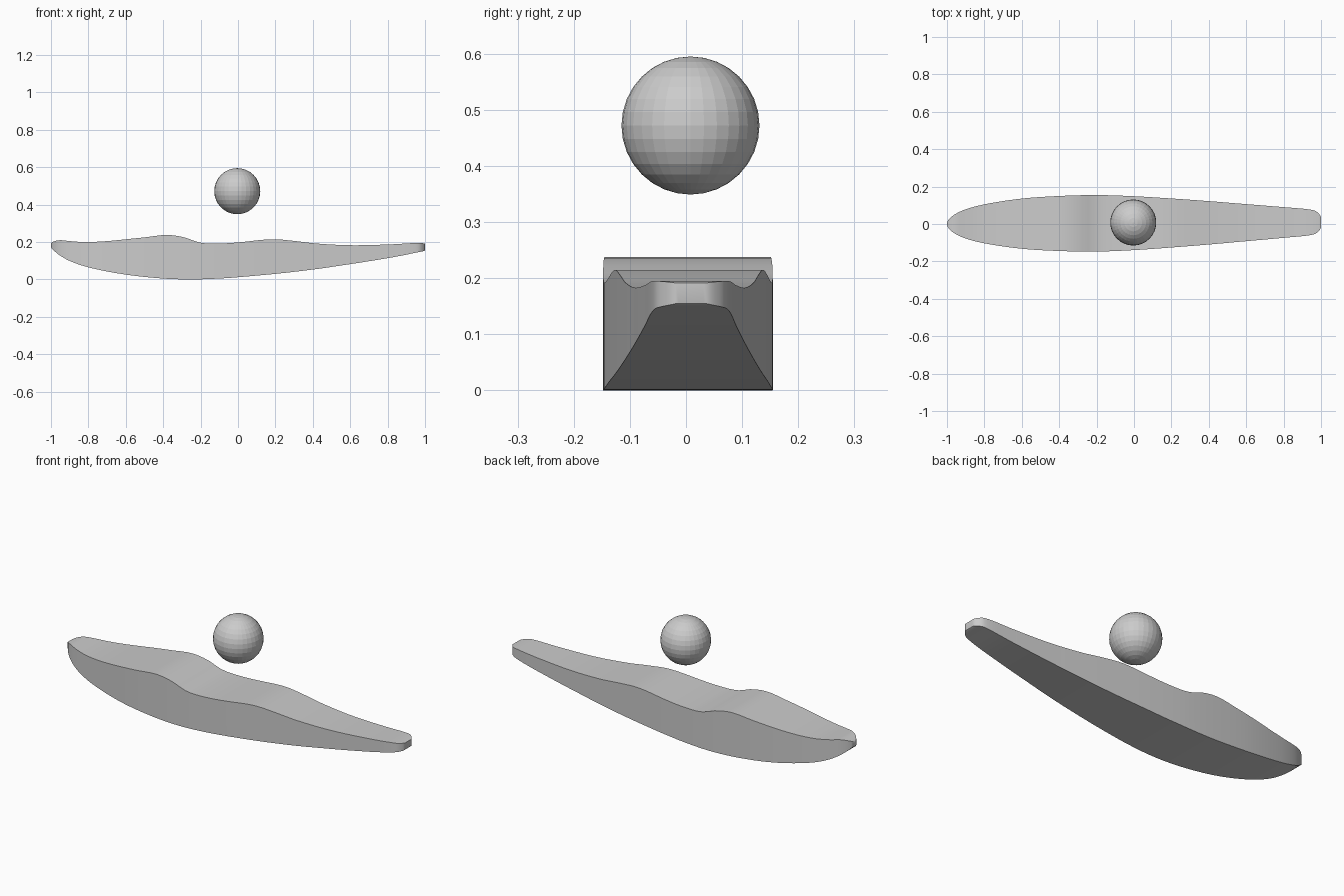
import bpy, bmesh, math

if "Cube" in bpy.data.objects:
    bpy.data.objects.remove(bpy.data.objects["Cube"])


def curve_value(points, x):
    """Smooth cubic through (x, value) points, parametrised by angle so tips round off."""
    t = [math.acos(max(-1, min(1, -p[0]))) for p in points]
    v = [p[1] for p in points]
    n = len(t)
    slope = []
    for k in range(n):
        a, b = max(k - 1, 0), min(k + 1, n - 1)
        slope.append((v[b] - v[a]) / (t[b] - t[a]))
    s = math.acos(max(-1, min(1, -x)))
    i = 0
    while i < n - 2 and s > t[i + 1]:
        i += 1
    h = t[i + 1] - t[i]
    u = (s - t[i]) / h
    return ((2*u**3 - 3*u**2 + 1) * v[i] + (u**3 - 2*u**2 + u) * h * slope[i]
            + (3*u**2 - 2*u**3) * v[i + 1] + (u**3 - u**2) * h * slope[i + 1])


# Side profile: deck line and keel line; plan outline: half width
deck = [(-1, .19), (-.985, .203), (-.95, .21), (-.9, .205), (-.82, .2), (-.7, .205),
        (-.5, .225), (-.38, .238), (-.29, .226), (-.2, .196), (-.1, .192), (0, .198),
        (.18, .215), (.3, .206), (.42, .192), (.6, .183), (.8, .187), (.95, .195), (1, .191)]
keel = [(-1, .178), (-.985, .155), (-.95, .127), (-.9, .099), (-.8, .065), (-.6, .026),
        (-.4, .005), (-.25, 0), (-.1, .005), (0, .012), (.2, .03), (.4, .053), (.6, .082),
        (.8, .114), (.95, .143), (1, .156)]
width = [(-1, 0), (-.985, .03), (-.95, .056), (-.9, .078), (-.8, .104), (-.6, .134),
         (-.4, .147), (-.2, .151), (0, .144), (.2, .131), (.4, .116), (.6, .099),
         (.8, .082), (.93, .07), (.97, .061), (.99, .044), (1, .022)]

# Hull: rectangular sections lofted from bow to stern
bm = bmesh.new()
sections = []
STEPS = 90
for k in range(STEPS + 1):
    x = -math.cos(math.pi * k / STEPS)
    w = max(curve_value(width, x), .001)
    y = .0045 * (x + 1)
    lo, hi = max(curve_value(keel, x), 0), curve_value(deck, x)
    sections.append([bm.verts.new((x, y + sy * w, z))
                     for sy, z in ((-1, lo), (1, lo), (1, hi), (-1, hi))])
for a, b in zip(sections, sections[1:]):
    for j in range(4):
        bm.faces.new((a[j], a[(j + 1) % 4], b[(j + 1) % 4], b[j]))
bm.faces.new(sections[0])
bm.faces.new(sections[-1])
bmesh.ops.recalc_face_normals(bm, faces=bm.faces)
mesh = bpy.data.meshes.new("hull")
bm.to_mesh(mesh)
bm.free()
hull = bpy.data.objects.new("hull", mesh)
bpy.context.collection.objects.link(hull)
bpy.context.view_layer.objects.active = hull
hull.select_set(True)
bpy.ops.object.shade_smooth_by_angle(angle=math.radians(30))

# Ball floating above the hull
bpy.ops.mesh.primitive_uv_sphere_add(segments=32, ring_count=16, radius=.123,
                                     location=(-.004, .008, .472))
bpy.context.object.name = "ball"
